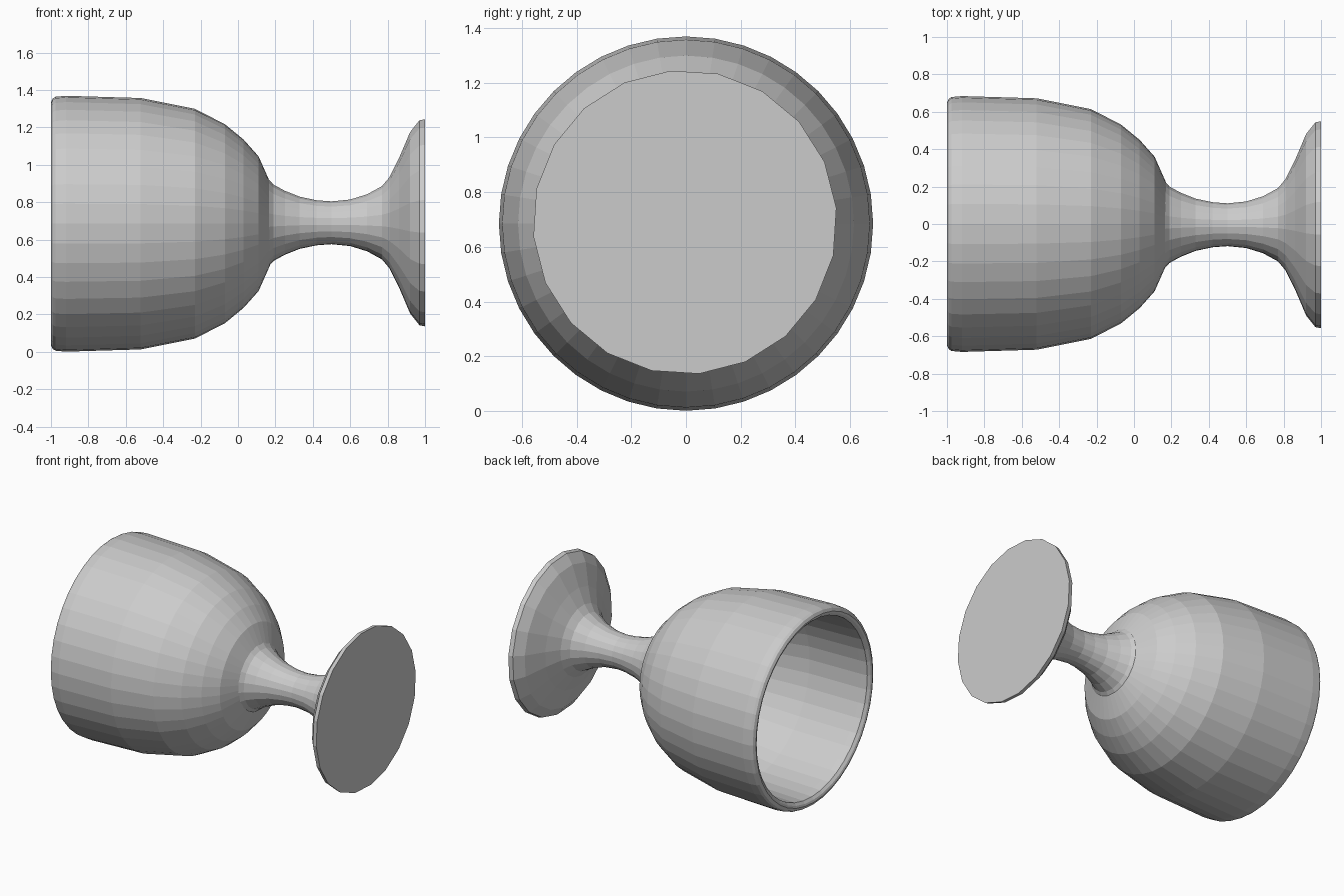
import bpy, bmesh, math

if "Cube" in bpy.data.objects:
    bpy.data.objects.remove(bpy.data.objects["Cube"])

CENTRE_Z = 0.685

grey = bpy.data.materials.new("plain grey")
grey.diffuse_color = (0.6, 0.6, 0.6, 1)
grey.use_nodes = True
grey.node_tree.nodes["Principled BSDF"].inputs["Base Color"].default_value = grey.diffuse_color


def lathe(name, profile, sides, turn=0.0, y=0.0, z=CENTRE_Z):
    """Spin (x, radius) points about a lengthwise axis; radius 0 closes to a point."""
    bm = bmesh.new()
    rings = []
    for x, r in profile:
        if r == 0:
            rings.append([bm.verts.new((x, y, z))] * sides)
            continue
        ring = []
        for i in range(sides):
            a = 2 * math.pi * (i + turn) / sides
            ring.append(bm.verts.new((x, y + r * math.cos(a), z + r * math.sin(a))))
        rings.append(ring)
    for a, b in zip(rings, rings[1:]):
        for i in range(sides):
            j = (i + 1) % sides
            corners = list(dict.fromkeys((a[i], b[i], b[j], a[j])))
            bm.faces.new(corners)
    bmesh.ops.recalc_face_normals(bm, faces=bm.faces)
    mesh = bpy.data.meshes.new(name)
    bm.to_mesh(mesh)
    bm.free()
    mesh.materials.append(grey)
    obj = bpy.data.objects.new(name, mesh)
    bpy.context.collection.objects.link(obj)
    return obj


# Hollow cup: inner wall from its floor to the rim, then the outer wall back to the stem
inner = [(0.09, 0), (0.075, 0.15), (0.03, 0.30), (-0.05, 0.42), (-0.13, 0.49),
         (-0.26, 0.555), (-0.54, 0.605), (-0.93, 0.615), (-0.98, 0.618)]
rim = [(-0.995, 0.635), (-1.0, 0.65), (-0.99, 0.67), (-0.975, 0.679)]
outer = [(-0.92, 0.684), (-0.52, 0.672), (-0.23, 0.614), (-0.07, 0.532),
         (0.03, 0.45), (0.11, 0.36), (0.17, 0.225), (0.175, 0)]
lathe("cup", inner + rim + outer, 40)

# Waisted stem flaring into the flat foot
stem = [(0.165, 0.232), (0.19, 0.205), (0.25, 0.172), (0.33, 0.14), (0.42, 0.121),
        (0.50, 0.115), (0.60, 0.125), (0.69, 0.153), (0.77, 0.197)]
foot = [(0.81, 0.245), (0.86, 0.345), (0.92, 0.487), (0.97, 0.55), (1.0, 0.556), (1.0, 0)]
lathe("stem_and_foot", stem + foot, 20, turn=0.3, y=-0.004, z=CENTRE_Z + 0.005)
